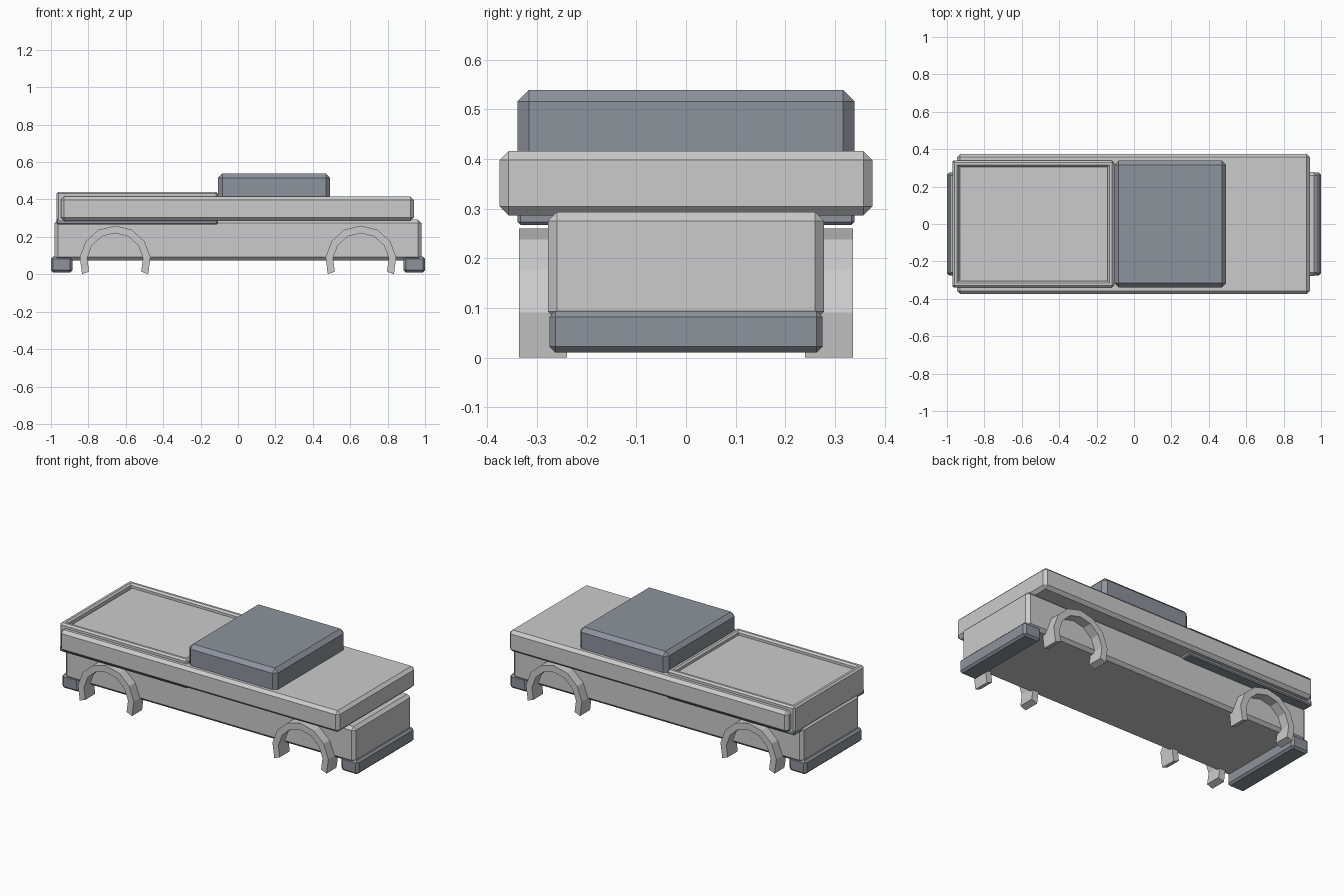
import bpy, bmesh, math

if "Cube" in bpy.data.objects:
    bpy.data.objects.remove(bpy.data.objects["Cube"])

dark = bpy.data.materials.new("dark_trim")
dark.diffuse_color = (0.27, 0.29, 0.33, 1)
dark.use_nodes = True
dark.node_tree.nodes["Principled BSDF"].inputs["Base Color"].default_value = dark.diffuse_color


def box(name, x, y, z, bevel, mat=None):
    """Chamfered box from (min, max) ranges on each axis."""
    bm = bmesh.new()
    bmesh.ops.create_cube(bm, size=1)
    for v in bm.verts:
        for i, (lo, hi) in enumerate((x, y, z)):
            v.co[i] = hi if v.co[i] > 0 else lo
    bmesh.ops.bevel(bm, geom=bm.edges[:], offset=bevel, segments=1,
                    affect='EDGES', profile=0.5)
    return finish(name, bm, mat)


def finish(name, bm, mat=None):
    bmesh.ops.recalc_face_normals(bm, faces=bm.faces[:])
    me = bpy.data.meshes.new(name)
    bm.to_mesh(me)
    bm.free()
    if mat:
        me.materials.append(mat)
    ob = bpy.data.objects.new(name, me)
    bpy.context.collection.objects.link(ob)
    return ob


def arch(name, cx, y0, y1, cz=0.07, outer=0.19, inner=0.15, drop=21.6, segs=8):
    """Faceted open ring standing on the ground."""
    bm = bmesh.new()
    rings = []
    for i in range(segs + 1):
        a = math.radians(-drop + (180 + 2 * drop) * i / segs)
        c, s = math.cos(a), math.sin(a)
        rings.append([bm.verts.new((cx + r * c, y, cz + r * s))
                      for r, y in ((outer, y0), (outer, y1), (inner, y1), (inner, y0))])
    for a, b in zip(rings, rings[1:]):
        for k in range(4):
            n = (k + 1) % 4
            bm.faces.new((a[k], a[n], b[n], b[k]))
    bm.faces.new(rings[0])
    bm.faces.new(rings[-1])
    return finish(name, bm)


# Main body: narrow lower hull and wide upper deck
box("lower_body", (-0.98, 0.98), (-0.278, 0.278), (0.075, 0.293), 0.018)
box("upper_body", (-0.947, 0.94), (-0.375, 0.375), (0.286, 0.416), 0.018)

# Cabin
box("cabin", (-0.106, 0.493), (-0.339, 0.339), (0.288, 0.539), 0.023, dark)

# Cargo bed: dark floor slab with four walls
box("bed_floor", (-0.97, -0.108), (-0.339, 0.339), (0.267, 0.297), 0.006, dark)
for s, side in ((-1, "front"), (1, "back")):
    ys = sorted((s * 0.305, s * 0.339))
    box("bed_wall_" + side, (-0.97, -0.108), ys, (0.28, 0.441), 0.01)
box("bed_tailgate", (-0.97, -0.936), (-0.339, 0.339), (0.28, 0.441), 0.01)
box("bed_headboard", (-0.142, -0.108), (-0.339, 0.339), (0.28, 0.441), 0.01)

# Bumpers and wheel arches
for sx, end in ((-1, "left"), (1, "right")):
    box("bumper_" + end, sorted((sx * 0.885, sx * 1.0)), (-0.275, 0.275),
        (0.01, 0.094), 0.012, dark)
    for sy, side in ((-1, "front"), (1, "back")):
        arch(f"wheel_arch_{end}_{side}", sx * 0.657, sy * 0.24, sy * 0.336)
